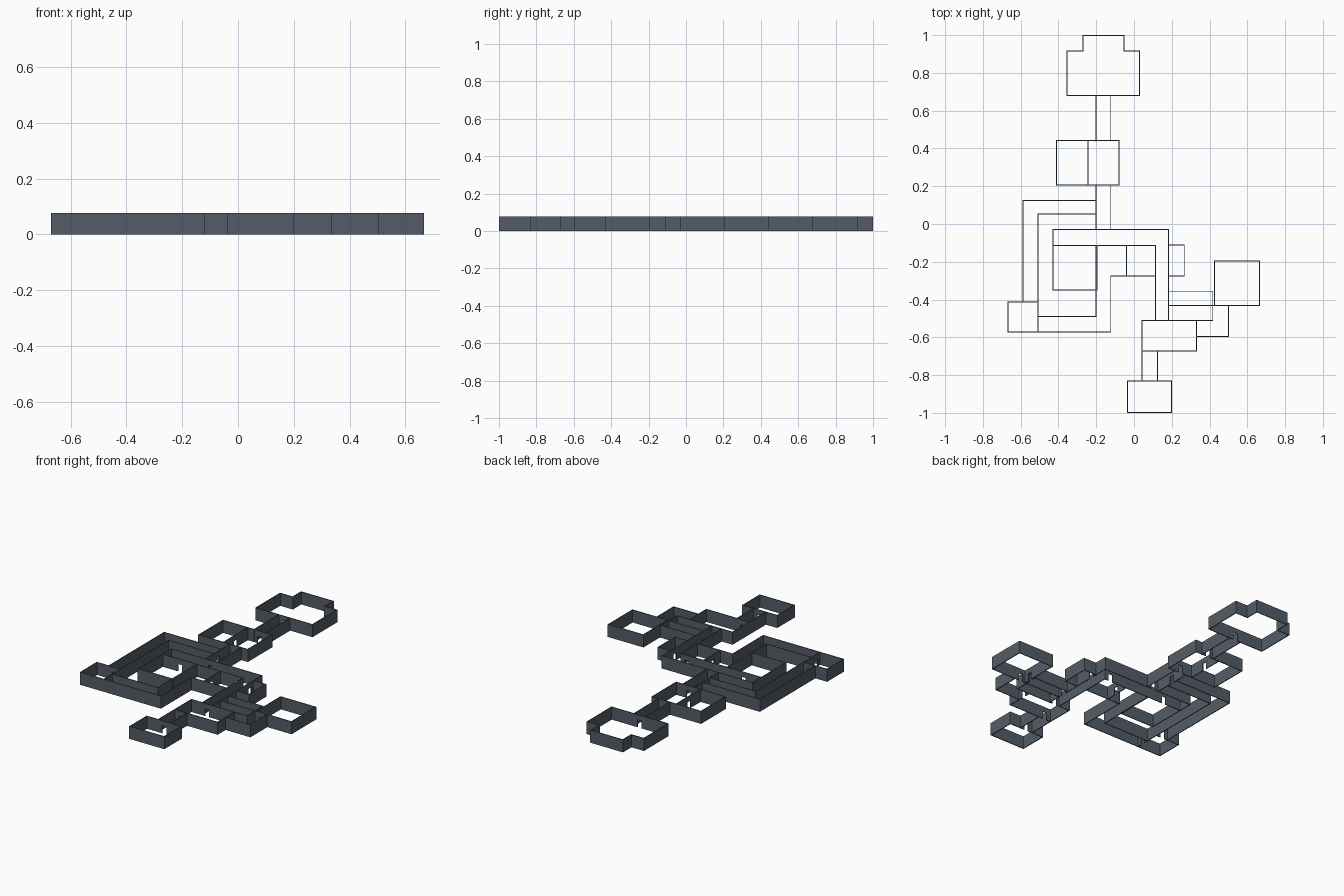
import bpy, bmesh

if "Cube" in bpy.data.objects:
    bpy.data.objects.remove(bpy.data.objects["Cube"])

H = 0.077      # wall height
T = 0.005      # wall thickness
DW, DH = 0.028, 0.045   # doorway size

mat = bpy.data.materials.new("slate grey")
mat.diffuse_color = (0.088, 0.108, 0.135, 1)
mat.use_nodes = True
mat.node_tree.nodes["Principled BSDF"].inputs["Base Color"].default_value = mat.diffuse_color

# doorway centres; any wall running through one gets an opening
doors = [(-.163, .68), (-.163, .442), (-.163, .207), (-.163, -.03), (-.243, .32),
         (-.2, .09), (-.31, -.115), (.075, -.115), (-.04, -.2), (-.55, -.412),
         (-.508, -.53), (.182, -.15), (.182, -.39), (.422, -.39), (.15, -.51),
         (.332, -.555), (.46, -.431), (.085, -.67), (.085, -.832)]


def box(bm, x0, x1, y0, y1, z0, z1):
    r = bmesh.ops.create_cube(bm, size=1)
    for v in r["verts"]:
        v.co = (x1 if v.co.x > 0 else x0, y1 if v.co.y > 0 else y0,
                z1 if v.co.z > 0 else z0)


def segment(bm, p, q):
    """One straight wall, split around its doorways with a lintel above."""
    a = 0 if abs(p[0] - q[0]) > abs(p[1] - q[1]) else 1
    lo, hi = sorted((p[a], q[a]))
    c = p[1 - a]
    t = T / 2

    def piece(s, e, z0=0):
        if a == 0:
            box(bm, s, e, c - t, c + t, z0, H)
        else:
            box(bm, c - t, c + t, s, e, z0, H)
    start = lo - t
    for d in sorted(d[a] for d in doors
                    if abs(d[1 - a] - c) < .008 and lo + .01 < d[a] < hi - .01):
        piece(start, d - DW / 2)
        piece(d - DW / 2, d + DW / 2, DH)
        start = d + DW / 2
    piece(start, hi + t)


def walls(name, *paths):
    bm = bmesh.new()
    for pts in paths:
        for p, q in zip(pts, pts[1:]):
            segment(bm, p, q)
    me = bpy.data.meshes.new(name)
    bm.to_mesh(me)
    bm.free()
    me.materials.append(mat)
    bpy.context.collection.objects.link(bpy.data.objects.new(name, me))


def rect(x0, x1, y0, y1):
    return [(x0, y0), (x1, y0), (x1, y1), (x0, y1), (x0, y0)]


# north wing
walls("north_hall", [(-.355, .68), (.028, .68), (.028, .915), (-.053, .915), (-.053, .997),
                     (-.27, .997), (-.27, .915), (-.355, .915), (-.355, .68)])
walls("north_corridor", [(-.2, .44), (-.2, .68)], [(-.123, .44), (-.123, .68)])
walls("double_room", rect(-.411, -.079, .207, .442), [(-.243, .207), (-.243, .442)])
walls("centre_corridor", [(-.2, -.03), (-.2, .207)], [(-.123, -.03), (-.123, .207)])

# west wing
walls("west_corridor", [(-.2, .125), (-.587, .125), (-.587, -.412)],
      [(-.2, .053), (-.508, .053), (-.508, -.412)])
walls("west_room", rect(-.667, -.508, -.572, -.412))
walls("south_west_corridor", [(-.508, -.49), (-.2, -.49), (-.2, -.115)],
      [(-.508, -.572), (-.123, -.572), (-.123, -.275), (-.04, -.275)])
walls("square_room", rect(-.43, -.197, -.35, -.115))

# middle
walls("main_corridor", [(.115, -.51), (.115, -.115), (-.43, -.115), (-.43, -.03),
                        (.182, -.03), (.182, -.51)])
walls("middle_room", rect(-.04, .115, -.275, -.115))
walls("closet", rect(.182, .266, -.275, -.112))

# east wing
walls("east_corridor", [(.182, -.356), (.417, -.356), (.417, -.431), (.182, -.431)])
walls("east_room", rect(.427, .664, -.431, -.197))
walls("bent_corridor", [(.427, -.431), (.417, -.431), (.417, -.51), (.182, -.51)],
      [(.5, -.431), (.5, -.595), (.332, -.595)])

# south wing
walls("south_room", rect(.042, .332, -.672, -.51))
walls("south_corridor", [(.042, -.672), (.042, -.832)], [(.125, -.672), (.125, -.832)])
walls("end_room", rect(-.035, .198, -.997, -.832))
